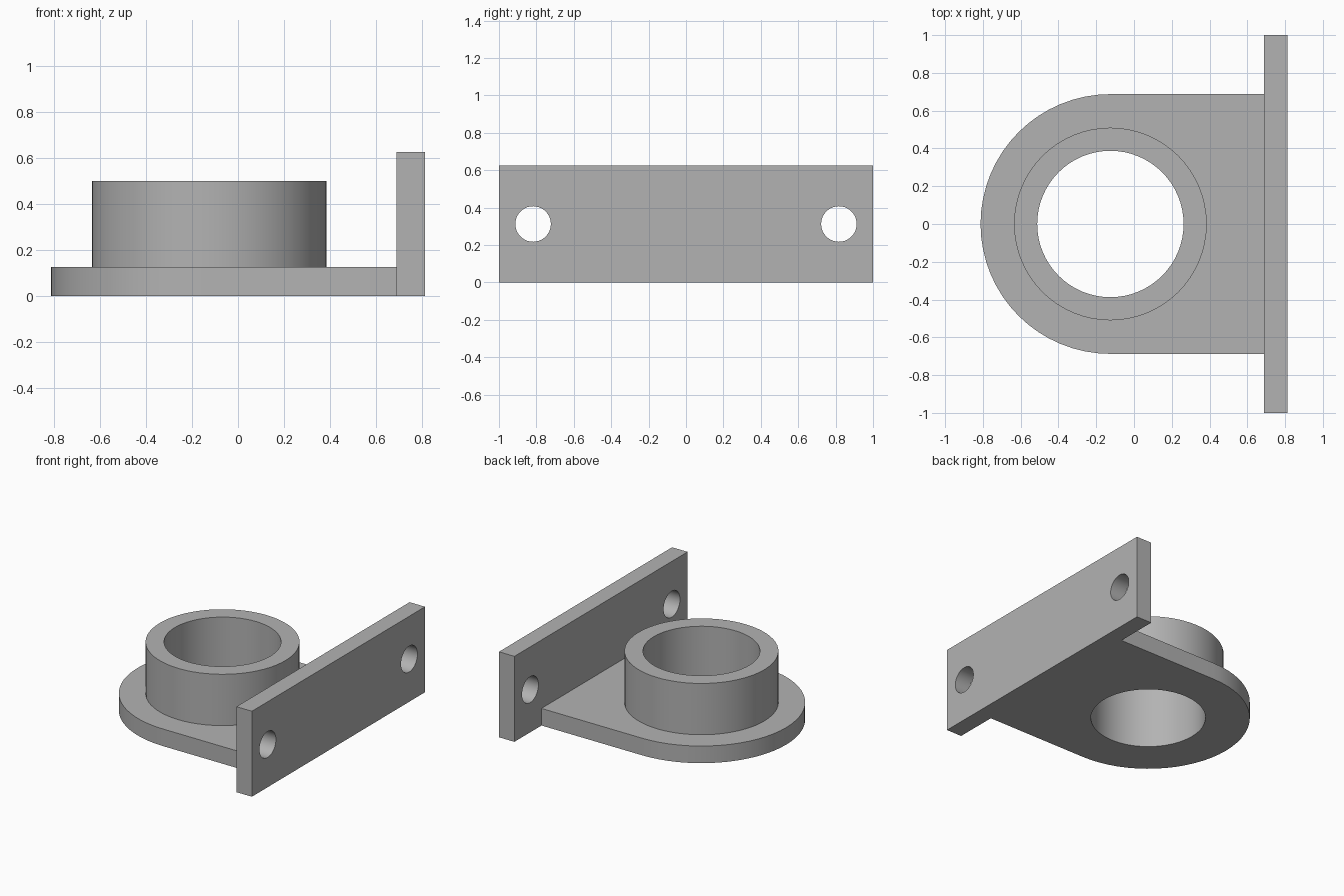
import bpy, bmesh, math
from mathutils import Matrix

if "Cube" in bpy.data.objects:
    bpy.data.objects.remove(bpy.data.objects["Cube"], do_unlink=True)

AXIS_X = -0.125          # centre of the round end and bore
PLATE_R = 0.6875
THICK = 0.125
WALL_X = 0.6875          # inner face of the mounting wall
WALL_H = 0.625

grey = bpy.data.materials.new("plain grey")
grey.use_nodes = True
colour = (0.45, 0.45, 0.45, 1)
grey.diffuse_color = colour
grey.node_tree.nodes["Principled BSDF"].inputs["Base Color"].default_value = colour


def prism(name, outline, z0, z1, matrix=Matrix()):
    """Extrude a closed 2D outline from z0 to z1."""
    bm = bmesh.new()
    base = bm.faces.new([bm.verts.new((x, y, z0)) for x, y in outline])
    top = bmesh.ops.extrude_face_region(bm, geom=[base])["geom"]
    bmesh.ops.translate(bm, vec=(0, 0, z1 - z0),
                        verts=[v for v in top if isinstance(v, bmesh.types.BMVert)])
    bmesh.ops.recalc_face_normals(bm, faces=bm.faces)
    bm.transform(matrix)
    mesh = bpy.data.meshes.new(name)
    bm.to_mesh(mesh)
    bm.free()
    mesh.materials.append(grey)
    obj = bpy.data.objects.new(name, mesh)
    bpy.context.collection.objects.link(obj)
    return obj


def arc(cx, cy, r, start=0, sweep=360, steps=64):
    count = steps if sweep == 360 else steps + 1
    return [(cx + r * math.cos(math.radians(start + sweep * i / steps)),
             cy + r * math.sin(math.radians(start + sweep * i / steps)))
            for i in range(count)]


def combine(target, tool, operation):
    """Apply a boolean and discard the tool object."""
    tool.hide_render = True
    mod = target.modifiers.new(operation, 'BOOLEAN')
    mod.operation, mod.object, mod.solver = operation, tool, 'EXACT'
    bpy.ops.object.select_all(action='DESELECT')
    target.select_set(True)
    bpy.context.view_layer.objects.active = target
    bpy.ops.object.modifier_apply(modifier=mod.name)
    bpy.data.objects.remove(tool, do_unlink=True)


def finish(obj):
    for poly in obj.data.polygons:
        poly.material_index = 0
    bpy.ops.object.select_all(action='DESELECT')
    obj.select_set(True)
    bpy.context.view_layer.objects.active = obj
    bpy.ops.object.shade_smooth_by_angle(angle=math.radians(30))


# Base plate with a rounded end, joined to the collar and bored through
outline = [(WALL_X, -PLATE_R), (WALL_X, PLATE_R)] + arc(AXIS_X, 0, PLATE_R, 90, 180, 32)
base = prism("base_with_collar", outline, 0, THICK)
combine(base, prism("collar", arc(AXIS_X, 0, 0.51), THICK / 2, 0.5), 'UNION')
combine(base, prism("bore", arc(AXIS_X, 0, 0.3875), -0.1, 0.6), 'DIFFERENCE')
finish(base)

# Mounting wall with a bolt hole near each end
wall = prism("mounting_wall", [(WALL_X, -1), (WALL_X + THICK, -1),
                               (WALL_X + THICK, 1), (WALL_X, 1)], 0, WALL_H)
for side in (-1, 1):
    turn = Matrix.Translation((0, side * 0.8175, WALL_H / 2)) @ Matrix.Rotation(math.pi / 2, 4, 'Y')
    combine(wall, prism("bolt_hole", arc(0, 0, 0.095, steps=40), 0.5, 1, turn), 'DIFFERENCE')
finish(wall)
